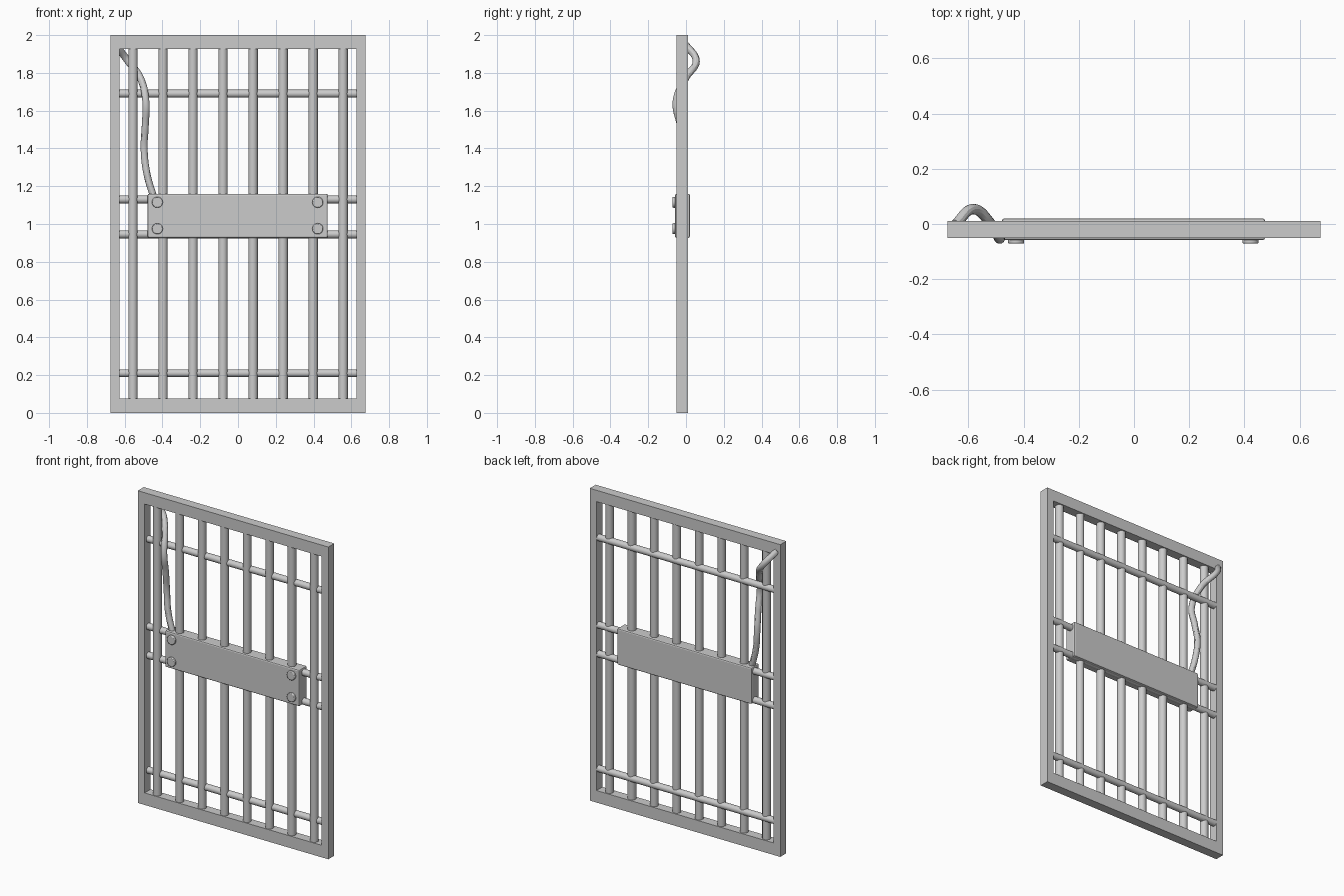
import bpy, bmesh
from math import pi
from mathutils import Matrix

if "Cube" in bpy.data.objects:
    bpy.data.objects.remove(bpy.data.objects["Cube"])


def finish(name, bm, bevel=0.0, segments=2, smooth=False):
    mesh = bpy.data.meshes.new(name)
    bm.to_mesh(mesh)
    bm.free()
    ob = bpy.data.objects.new(name, mesh)
    bpy.context.collection.objects.link(ob)
    if bevel:
        mod = ob.modifiers.new("Bevel", 'BEVEL')
        mod.width, mod.segments = bevel, segments
    if smooth:
        bpy.ops.object.select_all(action='DESELECT')
        ob.select_set(True)
        bpy.context.view_layer.objects.active = ob
        bpy.ops.object.shade_smooth_by_angle()
    return ob


def box(name, x, y, z, bevel=0.0):
    bm = bmesh.new()
    bmesh.ops.create_cube(bm, size=1)
    for v in bm.verts:
        v.co = [r[0] + (c + 0.5) * (r[1] - r[0]) for c, r in zip(v.co, (x, y, z))]
    return finish(name, bm, bevel)


def rod(name, center, radius, length, axis, bevel=0.0):
    bm = bmesh.new()
    turn = {'X': Matrix.Rotation(pi / 2, 4, 'Y'),
            'Y': Matrix.Rotation(pi / 2, 4, 'X'), 'Z': Matrix()}[axis]
    bmesh.ops.create_cone(bm, cap_ends=True, segments=24, radius1=radius,
                          radius2=radius, depth=length,
                          matrix=Matrix.Translation(center) @ turn)
    ob = finish(name, bm, 0, smooth=True)
    if bevel:
        mod = ob.modifiers.new("Bevel", 'BEVEL')
        mod.width, mod.segments = bevel, 2
    return ob


# Outer frame: one ring extruded through the door thickness
bm = bmesh.new()
loops = []
for y in (-0.05, 0.01):
    for w, lo, hi in ((0.675, 0, 2), (0.627, 0.077, 1.927)):
        loops.append([bm.verts.new((sx, y, z)) for sx, z in
                      ((-w, lo), (w, lo), (w, hi), (-w, hi))])
fo, fi, bo, bi = loops
for a, b in ((fo, fi), (fi, bi), (bi, bo), (bo, fo)):
    for i in range(4):
        j = (i + 1) % 4
        bm.faces.new((a[i], a[j], b[j], b[i]))
bmesh.ops.recalc_face_normals(bm, faces=bm.faces)
finish("door_frame", bm)

# Upright bars
for i in range(8):
    rod(f"upright_bar_{i + 1}", (-0.556 + i * 0.1589, -0.021, 1.0), 0.025, 1.88, 'Z')

# Cross bars
for i, z in enumerate((0.21, 0.945, 1.13, 1.69)):
    rod(f"cross_bar_{i + 1}", (0, -0.012, z), 0.021, 1.28, 'X')

# Lock housing and its corner bolts
box("lock_housing", (-0.478, 0.475), (-0.058, 0.02), (0.927, 1.16), 0.008)
for i, x in enumerate((-0.427, 0.422)):
    for j, z in enumerate((0.975, 1.115)):
        rod(f"bolt_{i}_{j}", (x, -0.061, z), 0.029, 0.02, 'Y', 0.004)

# Cable weaving from the top corner down to the lock
path = [(-0.647, -0.002, 1.95), (-0.582, 0.054, 1.862), (-0.518, 0.0, 1.775),
        (-0.488, -0.052, 1.65), (-0.491, -0.03, 1.52), (-0.497, -0.011, 1.40),
        (-0.483, -0.018, 1.27), (-0.443, -0.025, 1.13)]
curve = bpy.data.curves.new("cable", 'CURVE')
curve.dimensions = '3D'
curve.bevel_depth = 0.019
curve.bevel_resolution = 4
curve.resolution_u = 10
curve.use_fill_caps = True
spline = curve.splines.new('BEZIER')
spline.bezier_points.add(len(path) - 1)
for p, co in zip(spline.bezier_points, path):
    p.co = co
    p.handle_left_type = p.handle_right_type = 'AUTO'
cable = bpy.data.objects.new("cable", curve)
bpy.context.collection.objects.link(cable)
bpy.ops.object.select_all(action='DESELECT')
cable.select_set(True)
bpy.context.view_layer.objects.active = cable
bpy.ops.object.convert(target='MESH')
bpy.ops.object.shade_smooth_by_angle()
